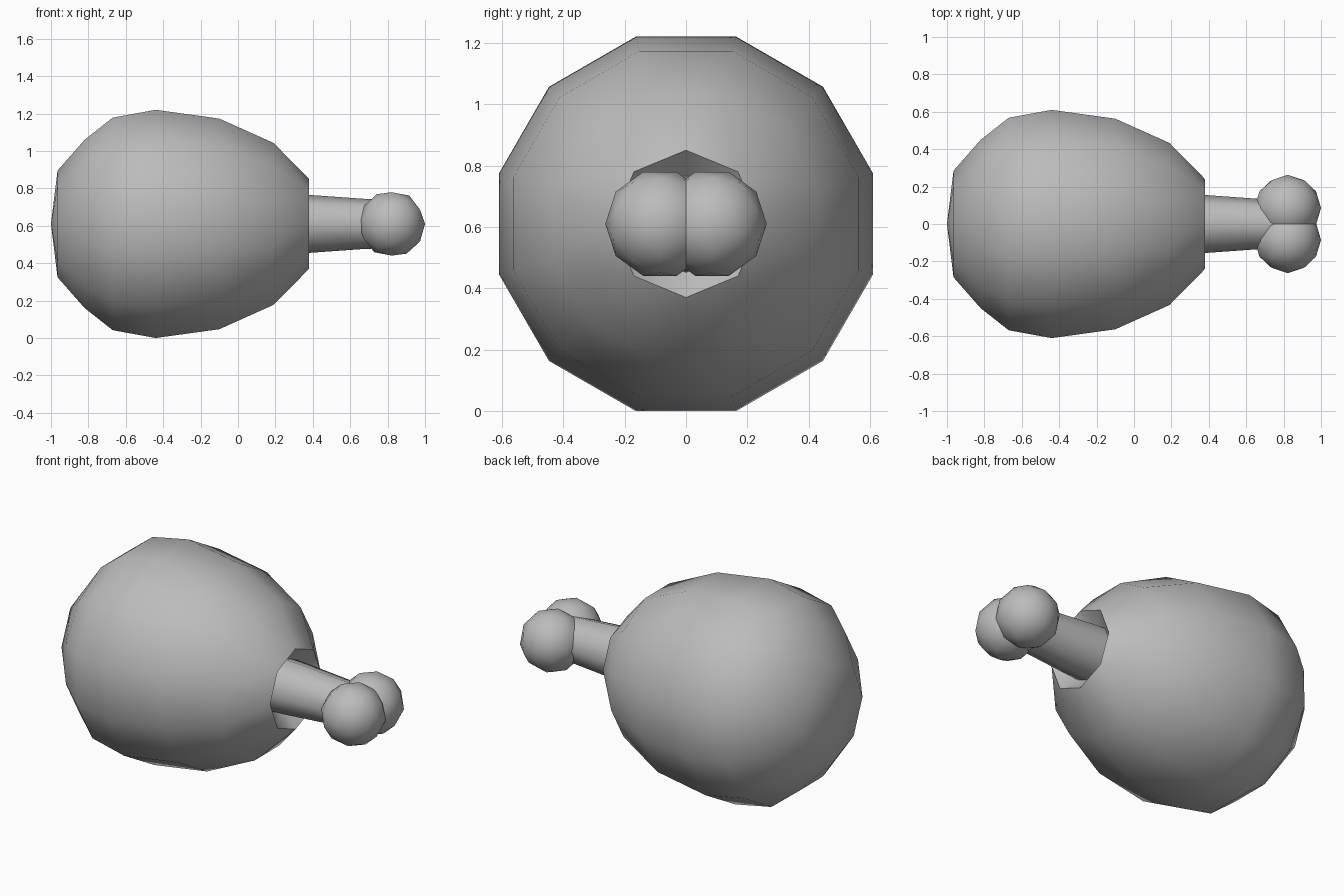
import bpy, bmesh
from math import radians, sin, cos, pi
from mathutils import Matrix

cube = bpy.data.objects.get("Cube")
if cube:
    bpy.data.objects.remove(cube, do_unlink=True)

AXIS_Z = 0.61

grey = bpy.data.materials.new("plain_grey")
grey.use_nodes = True
COLOR = (0.5, 0.5, 0.5, 1)
grey.diffuse_color = COLOR
grey.node_tree.nodes["Principled BSDF"].inputs["Base Color"].default_value = COLOR


def ring(bm, x, radius, sides, offset=0.0):
    """Closed loop of edges around the long axis."""
    verts = [bm.verts.new((x, radius * cos(offset + 2 * pi * i / sides),
                           AXIS_Z + radius * sin(offset + 2 * pi * i / sides)))
             for i in range(sides)]
    return [bm.edges.new((verts[i], verts[(i + 1) % sides])) for i in range(sides)]


def finish(bm, name, angle):
    bmesh.ops.recalc_face_normals(bm, faces=bm.faces)
    mesh = bpy.data.meshes.new(name)
    bm.to_mesh(mesh)
    bm.free()
    mesh.materials.append(grey)
    obj = bpy.data.objects.new(name, mesh)
    bpy.context.collection.objects.link(obj)
    bpy.ops.object.select_all(action='DESELECT')
    obj.select_set(True)
    bpy.context.view_layer.objects.active = obj
    bpy.ops.object.shade_smooth_by_angle(angle=radians(angle))


def lathe(name, profile, angle, apex=None):
    """Bridge rings given as (x, half height, sides); close the first ring at apex."""
    bm = bmesh.new()
    loops = []
    for x, half, sides in profile:
        if sides == 12:   # flats face the axes
            loops.append(ring(bm, x, half / cos(pi / 12), 12, pi / 12))
        else:             # corners on the axes
            loops.append(ring(bm, x, half, sides))
    for a, b in zip(loops, loops[1:]):
        bmesh.ops.bridge_loops(bm, edges=a + b)
    if apex is not None:
        tip = bm.verts.new((apex, 0, AXIS_Z))
        for e in loops[0]:
            bm.faces.new((e.verts[0], e.verts[1], tip))
    finish(bm, name, angle)


# Rounded meat with a sunken collar around the bone
lathe("meat", [(-0.965, 0.285, 8), (-0.82, 0.45, 12), (-0.67, 0.568, 12),
               (-0.44, 0.61, 12), (-0.10, 0.563, 12), (0.19, 0.433, 12),
               (0.38, 0.24, 8), (0.29, 0.15, 8)], 50, apex=-1.0)

# Bone shaft
lathe("bone_shaft", [(0.25, 0.16, 8), (0.38, 0.155, 8), (0.66, 0.135, 8),
                     (0.78, 0.13, 8)], 50)

# Pair of knobs at the end of the bone
for side, name in ((1, "bone_knob_left"), (-1, "bone_knob_right")):
    bm = bmesh.new()
    bmesh.ops.create_icosphere(
        bm, subdivisions=2, radius=0.178,
        matrix=Matrix.Translation((0.822, side * 0.085, AXIS_Z))
        @ Matrix.Diagonal((1, side, 1, 1))
        @ Matrix.Rotation(pi / 2, 4, 'Y'))
    finish(bm, name, 40)
